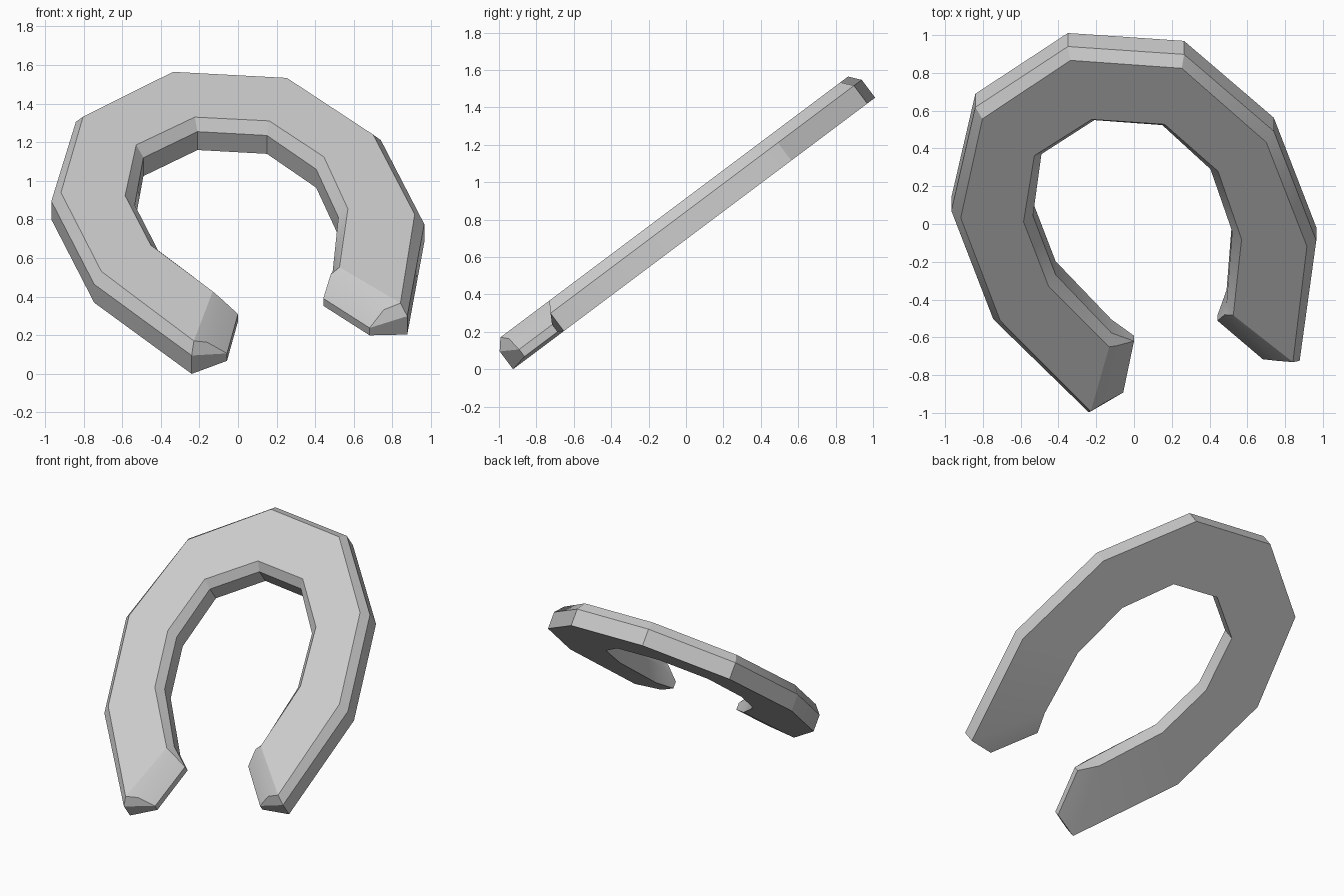
import bpy
import bmesh
import math
from mathutils import Vector

cube = bpy.data.objects.get("Cube")
if cube:
    bpy.data.objects.remove(cube, do_unlink=True)

# Heights of the slab layers, measured across its thickness
BOTTOM, WALL, TOP = 0.555, 0.674, 0.732
TIP_BOTTOM, TIP_WALL, TIP_TOP = 0.572, 0.62, 0.70
CHAMFER = 0.05

# Matching outer and inner corners along the curved body
outer = [(-0.24, -0.74), (-0.745, -0.125), (-0.967, 0.593), (-0.84, 1.278),
         (-0.35, 1.68), (0.265, 1.628), (0.74, 1.12), (0.965, 0.395), (0.877, -0.4)]
inner = [(-0.12, -0.215), (-0.415, 0.17), (-0.535, 0.56), (-0.49, 0.968),
         (-0.21, 1.193), (0.15, 1.16), (0.405, 0.868), (0.52, 0.455), (0.49, -0.02)]


def section(out, inn, top_out, top_inn, heights):
    """Six-sided cross-section, from outer bottom over the top to inner bottom."""
    low, mid, high = heights
    return [(*out, low), (*out, mid), (*top_out, high),
            (*top_inn, high), (*inn, mid), (*inn, low)]


def body_section(out, inn):
    a, b = Vector(out), Vector(inn)
    step = (b - a).normalized() * CHAMFER
    return section(a, b, a + step, b - step, (BOTTOM, WALL, TOP))


tip_heights = (TIP_BOTTOM, TIP_WALL, TIP_TOP)
right_tip = section((-0.057, -0.65), (0, -0.31), (-0.16, -0.66), (-0.09, -0.28), tip_heights)
left_tip = section((0.682, -0.43), (0.442, -0.175), (0.755, -0.38), (0.48, -0.075), tip_heights)
sections = [right_tip] + [body_section(o, i) for o, i in zip(outer, inner)] + [left_tip]

# Loft the sections into one closed body
bm = bmesh.new()
rings = [[bm.verts.new(p) for p in s] for s in sections]
for a, b in zip(rings, rings[1:]):
    for i in range(len(a)):
        j = (i + 1) % len(a)
        bm.faces.new((a[i], a[j], b[j], b[i]))

# Blunt ends: a short wall with a sloped face above it
for r in (rings[0], rings[-1]):
    bm.faces.new((r[0], r[1], r[4], r[5]))
    bm.faces.new((r[1], r[2], r[3], r[4]))
bmesh.ops.recalc_face_normals(bm, faces=bm.faces[:])

mesh = bpy.data.meshes.new("horseshoe")
bm.to_mesh(mesh)
bm.free()

# Plain grey metal
grey = bpy.data.materials.new("grey_metal")
grey.use_nodes = True
colour = (0.6, 0.6, 0.6, 1)
grey.diffuse_color = colour
grey.node_tree.nodes["Principled BSDF"].inputs["Base Color"].default_value = colour
mesh.materials.append(grey)

# Lean the slab back
shoe = bpy.data.objects.new("horseshoe", mesh)
shoe.rotation_euler.x = math.atan2(0.6, 0.8)
bpy.context.collection.objects.link(shoe)
bpy.ops.object.select_all(action='DESELECT')
shoe.select_set(True)
bpy.context.view_layer.objects.active = shoe
bpy.ops.object.shade_smooth_by_angle(angle=math.radians(25))
